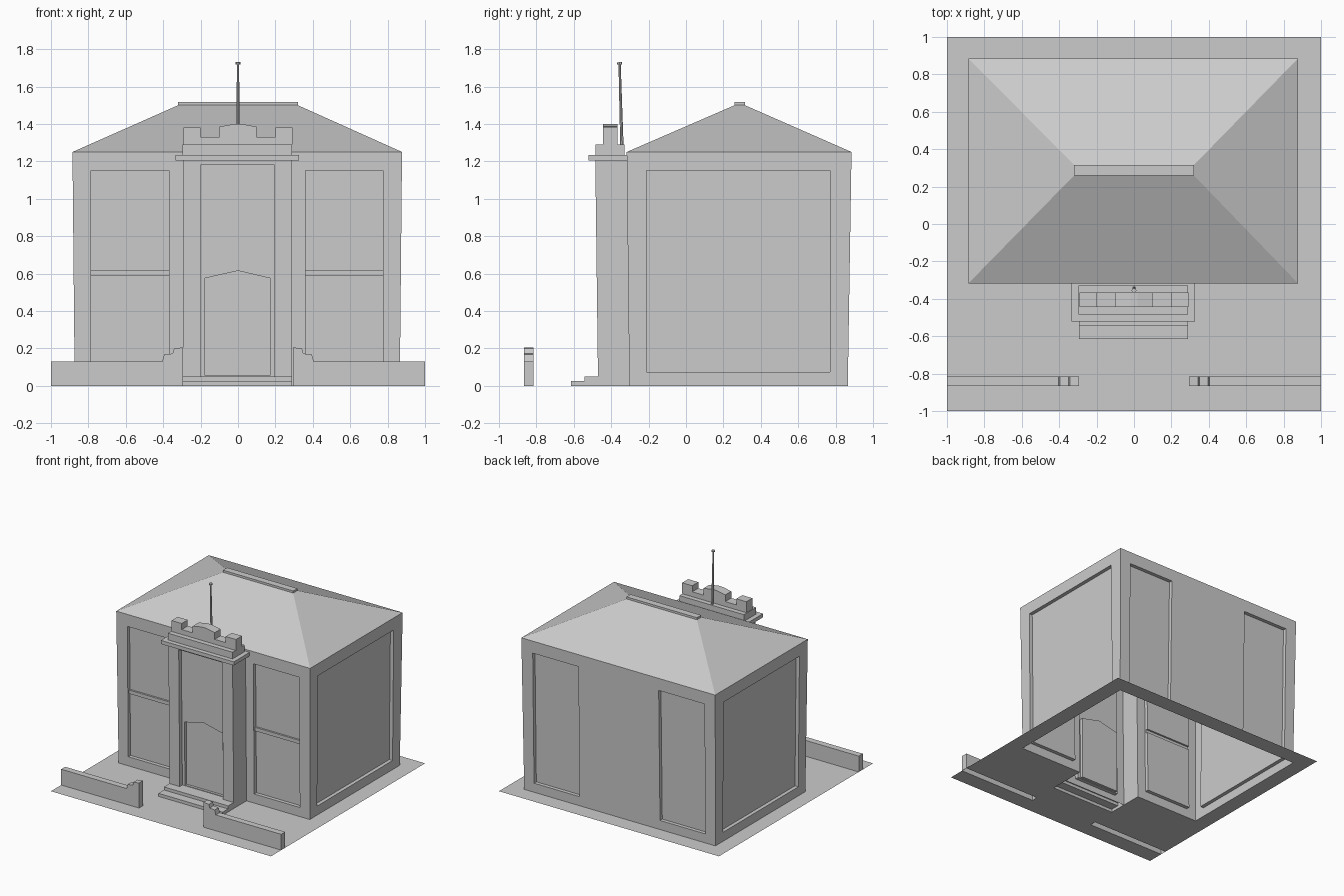
import bpy, bmesh, math

if "Cube" in bpy.data.objects:
    bpy.data.objects.remove(bpy.data.objects["Cube"])


def make(name, verts, faces):
    me = bpy.data.meshes.new(name)
    me.from_pydata(verts, [], faces)
    bm = bmesh.new()
    bm.from_mesh(me)
    bmesh.ops.recalc_face_normals(bm, faces=bm.faces[:])
    bm.to_mesh(me)
    bm.free()
    ob = bpy.data.objects.new(name, me)
    bpy.context.collection.objects.link(ob)
    return ob


def loft(name, rings):
    """Stack of rectangles (x0, x1, y0, y1, z) joined into a closed solid."""
    v = [p for x0, x1, y0, y1, z in rings
         for p in ((x0, y0, z), (x1, y0, z), (x1, y1, z), (x0, y1, z))]
    f = [(0, 3, 2, 1)]
    for k in range(0, len(v) - 4, 4):
        f += [(k + i, k + (i + 1) % 4, k + 4 + (i + 1) % 4, k + 4 + i) for i in range(4)]
    n = len(v)
    return make(name, v, f + [(n - 4, n - 3, n - 2, n - 1)])


def box(name, x0, x1, y0, y1, z0, z1):
    return loft(name, [(x0, x1, y0, y1, z0), (x0, x1, y0, y1, z1)])


def prism(name, profile, y0, y1):
    """Front profile of (x, z) points extruded along y."""
    n = len(profile)
    v = [(x, y, z) for y in (y0, y1) for x, z in profile]
    f = [tuple(range(n)), tuple(range(2 * n - 1, n - 1, -1))]
    return make(name, v, f + [(i, (i + 1) % n, n + (i + 1) % n, n + i) for i in range(n)])


def boolean(target, other, op):
    m = target.modifiers.new("bool", 'BOOLEAN')
    m.operation, m.solver, m.object = op, 'EXACT', other
    bpy.context.view_layer.objects.active = target
    bpy.ops.object.modifier_apply(modifier=m.name)
    bpy.data.objects.remove(other)


BASE = (-0.873, 0.865, -0.303, 0.865)
EAVE = (-0.885, 0.877, -0.317, 0.885)


def wall(i, z):
    """Position of the leaning wall plane i at height z."""
    return BASE[i] + (EAVE[i] - BASE[i]) * z / 1.25


def recess(side, a, b, z0, z1, depth):
    """Cut a panel into wall side (0 left, 1 right, 2 front, 3 back)."""
    rings = []
    for z in (z0, z1):
        s = 1 if side % 2 else -1
        span = sorted((wall(side, z) + s * 0.1, wall(side, z) - s * depth))
        rings.append((*span, a, b, z) if side < 2 else (a, b, *span, z))
    boolean(house, loft("cutter", rings), 'DIFFERENCE')


# house walls with hipped roof, joined to the entrance tower
house = loft("house", [(*BASE, 0), (*EAVE, 1.25), (-0.32, 0.32, 0.26, 0.315, 1.5)])
tower = loft("tower", [(-0.293, 0.29, -0.47, -0.15, 0), (-0.293, 0.29, -0.485, -0.15, 1.21)])
boolean(house, tower, 'UNION')

# recessed windows
D = 0.03
for x0, x1 in ((-0.785, -0.37), (0.36, 0.775)):
    recess(3, x0, x1, 0.075, 1.15, D)
    recess(2, x0, x1, 0.075, 1.15, D * 0.5)
    recess(2, x0, x1, 0.075, 0.59, D)
    recess(2, x0, x1, 0.62, 1.15, D)
for side in (0, 1):
    recess(side, -0.21, 0.77, 0.075, 1.15, D)

# entrance bay and pointed door
bay = loft("cutter", [(-0.2, 0.195, -0.7, -0.436, 0.05), (-0.2, 0.195, -0.7, -0.45, 1.18)])
boolean(house, bay, 'DIFFERENCE')
door = prism("cutter", [(-0.177, 0.055), (0.17, 0.055), (0.17, 0.575), (0, 0.615), (-0.177, 0.575)],
             -0.7, -0.415)
boolean(house, door, 'DIFFERENCE')

# steps
steps = box("steps", -0.293, 0.29, -0.615, -0.468, 0, 0.025)
boolean(steps, box("step_upper", -0.293, 0.29, -0.543, -0.468, 0, 0.05), 'UNION')

# garden walls with stepped ends
garden = []
for s, name in ((-1, "garden_wall_left"), (1, "garden_wall_right")):
    pts = [(1, 0), (1, 0.13), (0.405, 0.13), (0.395, 0.168), (0.35, 0.172),
           (0.342, 0.2), (0.293, 0.205), (0.293, 0)]
    garden.append(prism(name, [(s * x, z) for x, z in pts], -0.867, -0.815))

# these parts are open underneath
for ob in [house, steps] + garden:
    bm = bmesh.new()
    bm.from_mesh(ob.data)
    low = [f for f in bm.faces if all(abs(v.co.z) < 1e-4 for v in f.verts)]
    bmesh.ops.delete(bm, geom=low, context='FACES')
    bm.to_mesh(ob.data)
    bm.free()

# ground sheet with the footprints left out
holes = [BASE, (-0.293, 0.29, -0.615, -0.303),
         (-1, -0.293, -0.867, -0.815), (0.293, 1, -0.867, -0.815)]
xs = sorted({-1, 1} | {v for h in holes for v in h[:2]})
ys = sorted({-1, 1} | {v for h in holes for v in h[2:]})
verts = [(x, y, 0) for y in ys for x in xs]
faces = []
for j in range(len(ys) - 1):
    for i in range(len(xs) - 1):
        cx, cy = (xs[i] + xs[i + 1]) / 2, (ys[j] + ys[j + 1]) / 2
        if not any(h[0] < cx < h[1] and h[2] < cy < h[3] for h in holes):
            k = j * len(xs) + i
            faces.append((k, k + 1, k + 1 + len(xs), k + len(xs)))
make("ground_sheet", verts, faces)

# roof ridge, cornice, parapet and battlements
box("roof_ridge", -0.32, 0.32, 0.26, 0.315, 1.495, 1.517)
box("cornice", -0.335, 0.327, -0.522, -0.315, 1.205, 1.235)
box("parapet", -0.297, 0.29, -0.485, -0.328, 1.235, 1.29)
half = [(0.1, 1.385), (0.1, 1.33), (0.2, 1.33), (0.2, 1.38), (0.292, 1.38), (0.292, 1.29)]
top = [(-x, z) for x, z in reversed(half)] + [(-0.02, 1.4), (0.02, 1.4)] + half
prism("battlements", top, -0.445, -0.367)

# flagpole with cap
pole_tilt = math.atan2(0.012, 0.43)
for name, r1, r2, d, z, y in (("flagpole", 0.009, 0.006, 0.435, 1.505, -0.349),
                              ("flagpole_cap", 0.013, 0.013, 0.012, 1.724, -0.355)):
    bpy.ops.mesh.primitive_cone_add(vertices=8, radius1=r1, radius2=r2, depth=d,
                                    location=(0, y, z), rotation=(pole_tilt, 0, 0))
    bpy.context.object.name = name
